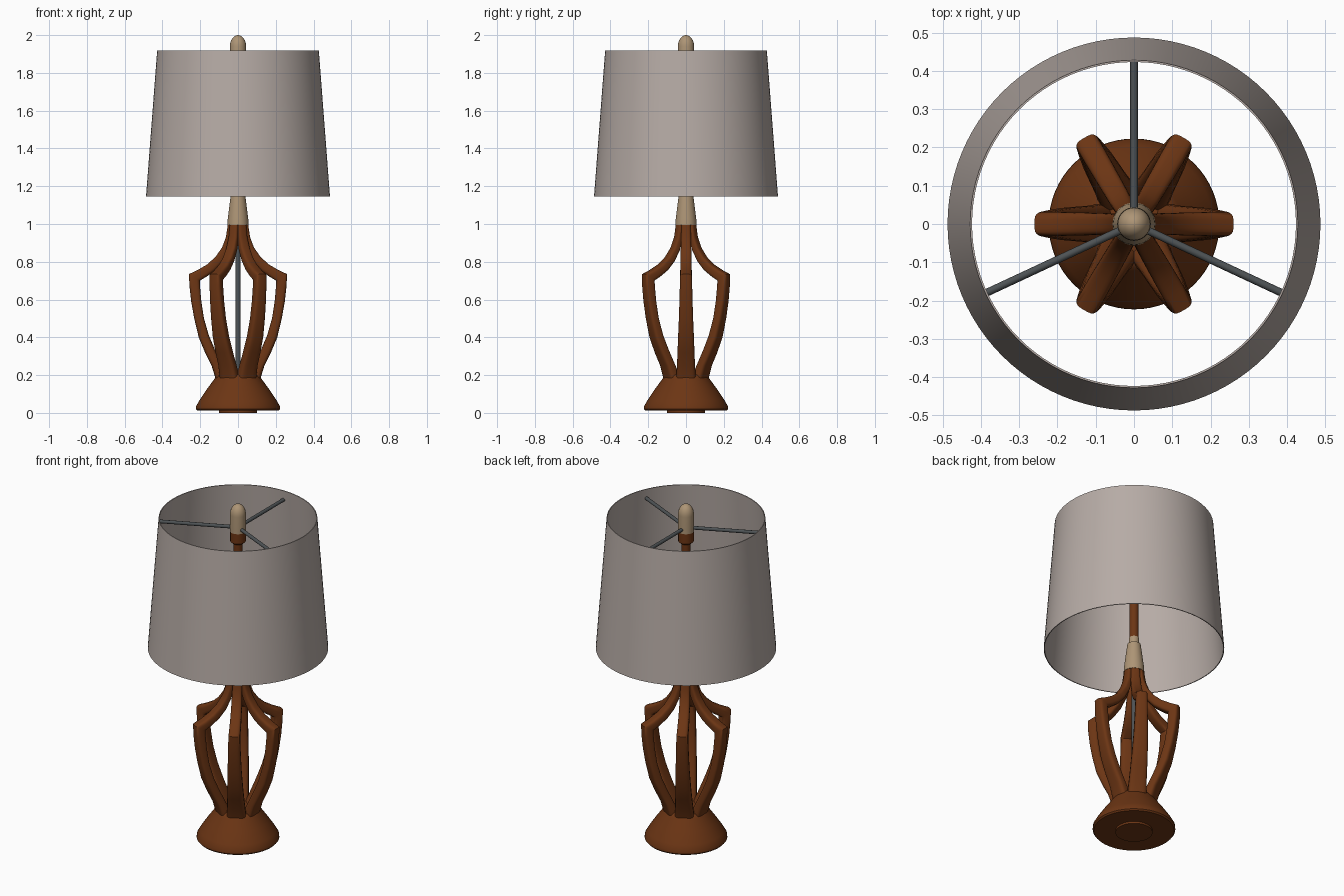
import bpy, bmesh, math
from mathutils import Vector, Matrix

if "Cube" in bpy.data.objects:
    bpy.data.objects.remove(bpy.data.objects["Cube"])


def material(name, rgb):
    m = bpy.data.materials.new(name)
    m.diffuse_color = (*rgb, 1)
    m.use_nodes = True
    m.node_tree.nodes["Principled BSDF"].inputs["Base Color"].default_value = m.diffuse_color
    return m


WOOD = material("walnut brown", (0.15, 0.036, 0.007))
SHADE = material("linen grey", (0.47, 0.41, 0.38))
BEIGE = material("pale wood", (0.42, 0.30, 0.18))
METAL = material("dark metal", (0.075, 0.085, 0.09))


def finish(name, bm, mat, angle=35):
    bmesh.ops.recalc_face_normals(bm, faces=bm.faces)
    me = bpy.data.meshes.new(name)
    bm.to_mesh(me)
    bm.free()
    me.materials.append(mat)
    ob = bpy.data.objects.new(name, me)
    bpy.context.collection.objects.link(ob)
    bpy.ops.object.select_all(action='DESELECT')
    ob.select_set(True)
    bpy.context.view_layer.objects.active = ob
    bpy.ops.object.shade_smooth_by_angle(angle=math.radians(angle))
    return ob


def bridge(bm, rings):
    for a, b in zip(rings, rings[1:]):
        n = len(a)
        for i in range(n):
            bm.faces.new((a[i], a[(i + 1) % n], b[(i + 1) % n], b[i]))


def lathe(name, profile, mat, n=48, closed=False):
    """Revolve (radius, z) points; ends are capped, or joined when closed."""
    bm = bmesh.new()
    rings = [[bm.verts.new((r * math.cos(2 * math.pi * i / n), r * math.sin(2 * math.pi * i / n), z))
              for i in range(n)] for r, z in profile]
    if closed:
        bridge(bm, rings + [rings[0]])
    else:
        bridge(bm, rings)
        bm.faces.new(rings[0])
        bm.faces.new(rings[-1])
    return finish(name, bm, mat)


# base with small foot
lathe("base", [(0.10, 0), (0.10, 0.012), (0.216, 0.012), (0.223, 0.02), (0.222, 0.035), (0.205, 0.065),
               (0.165, 0.125), (0.125, 0.18), (0.112, 0.2), (0.10, 0.205)], WOOD, 64)

# ribs: (outer radius, outer z, inner radius, inner z, half width)
STATIONS = [(0.120, 0.185, 0.050, 0.185, 0.052), (0.140, 0.25, 0.082, 0.25, 0.048),
            (0.175, 0.32, 0.120, 0.33, 0.045), (0.208, 0.40, 0.154, 0.41, 0.042),
            (0.232, 0.50, 0.180, 0.50, 0.038), (0.248, 0.59, 0.194, 0.59, 0.035),
            (0.257, 0.67, 0.200, 0.66, 0.033), (0.260, 0.735, 0.202, 0.70, 0.031),
            (0.215, 0.756, 0.165, 0.722, 0.031), (0.165, 0.785, 0.120, 0.755, 0.030),
            (0.120, 0.825, 0.080, 0.80, 0.029), (0.085, 0.875, 0.048, 0.86, 0.028),
            (0.064, 0.93, 0.025, 0.925, 0.026), (0.053, 1.005, 0.012, 1.005, 0.024)]


def rib(name, angle, n=20):
    bm = bmesh.new()
    rot = Matrix.Rotation(angle, 3, 'Z')
    rings = []
    for ro, zo, ri, zi, w in STATIONS:
        o, i = Vector((ro, 0, zo)), Vector((ri, 0, zi))
        ring = []
        for k in range(n):
            t = 2 * math.pi * (k + 0.5) / n
            c, s = (math.copysign(abs(f(t)) ** 0.55, f(t)) for f in (math.cos, math.sin))
            p = (o + i) / 2 + (o - i) / 2 * c + Vector((0, w * s, 0))
            ring.append(bm.verts.new(rot @ p))
        rings.append(ring)
    bridge(bm, rings)
    bm.faces.new(rings[0])
    bm.faces.new(rings[-1])
    finish(name, bm, WOOD, 40)


for k in range(6):
    rib(f"rib_{k + 1}", k * math.pi / 3)

# central stem
lathe("inner_rod", [(0.014, 0.2), (0.014, 1.0)], METAL, 16)
lathe("neck", [(0.056, 0.995), (0.054, 1.03), (0.040, 1.14), (0.036, 1.17), (0.028, 1.175), (0.028, 1.21)], BEIGE, 32)
lathe("upper_post", [(0.025, 1.2), (0.025, 1.78)], WOOD, 24)
lathe("hub", [(0.030, 1.77), (0.042, 1.78), (0.042, 1.85)], WOOD, 32)
dome = [(0.043 * math.cos(t), 1.94 + 0.06 * math.sin(t)) for t in [math.pi / 2 * k / 8.2 for k in range(9)]]
lathe("finial", [(0.044, 1.84)] + dome, BEIGE, 32)

# shade and its three support arms
lathe("shade", [(0.487, 1.145), (0.428, 1.918), (0.423, 1.918), (0.482, 1.145)], SHADE, 96, closed=True)
for k, deg in enumerate((90, -25, -155)):
    d = Vector((math.cos(math.radians(deg)), math.sin(math.radians(deg)), 0))
    for part, a, b, r, mat in (("arm", 0.03, 0.43, 0.010, METAL),):
        bm = bmesh.new()
        m = Matrix.Translation(d * (a + b) / 2 + Vector((0, 0, 1.862))) @ d.to_track_quat('Z', 'Y').to_matrix().to_4x4()
        bmesh.ops.create_cone(bm, cap_ends=True, segments=12, radius1=r, radius2=r, depth=b - a, matrix=m)
        finish(f"shade_{part}_{k + 1}", bm, mat)
